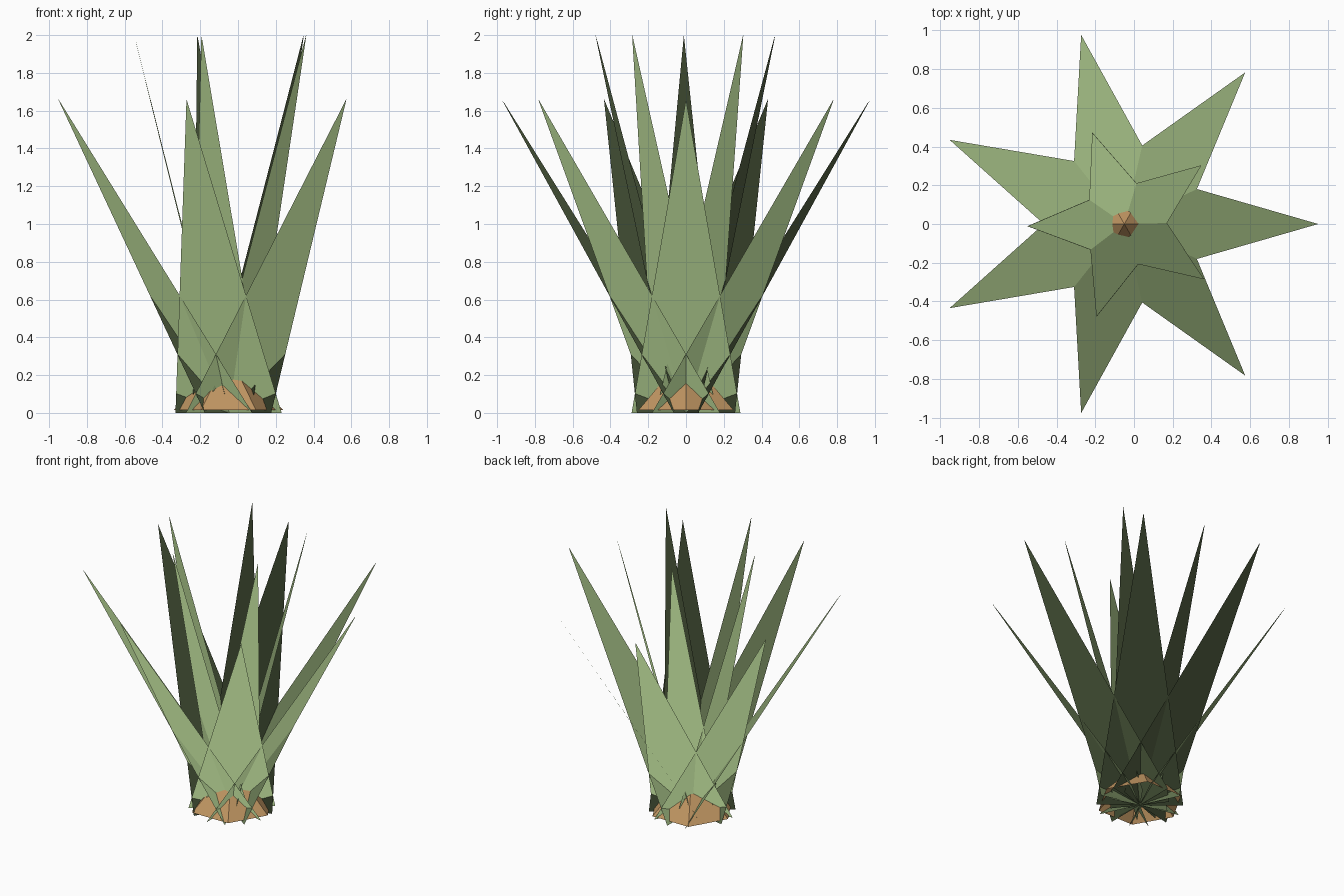
import bpy, bmesh, math
from mathutils import Matrix, Vector

if "Cube" in bpy.data.objects:
    bpy.data.objects.remove(bpy.data.objects["Cube"])

CX = -0.05  # plant axis


def material(name, rgb):
    m = bpy.data.materials.new(name)
    m.diffuse_color = (*rgb, 1)
    m.use_nodes = True
    m.node_tree.nodes["Principled BSDF"].inputs["Base Color"].default_value = m.diffuse_color
    return m


def finish(name, bm, mat, normal=None):
    me = bpy.data.meshes.new(name)
    bm.to_mesh(me)
    bm.free()
    ob = bpy.data.objects.new(name, me)
    ob.location.x = CX
    me.materials.append(mat)
    bpy.context.collection.objects.link(ob)
    if normal:  # soft foliage shading, same on both sides
        me.shade_smooth()
        me.normals_split_custom_set_from_vertices([normal] * len(me.vertices))


def leaf_ring(name, count, start, half_width, reach, height, mat):
    # flat triangular leaves fanning out from the axis, with a face for each side
    for i in range(count):
        bm = bmesh.new()
        pts = [(0, -half_width, 0), (reach, 0, height), (0, half_width, 0)]
        rot = Matrix.Rotation(start + i * math.tau / count, 3, 'Z')
        gap = Vector((0.001, 0, 0))
        bm.faces.new([bm.verts.new(rot @ (Vector(p) - gap)) for p in pts])
        bm.faces.new([bm.verts.new(rot @ (Vector(p) + gap)) for p in reversed(pts)])
        finish(f"{name}_{i + 1}", bm, mat, rot @ Vector((0.5, 0, 0.866)))


green = material("leaf_green", (0.30, 0.42, 0.19))
brown = material("base_brown", (0.52, 0.30, 0.12))

leaf_ring("outer_leaf", 7, 0, 0.288, 1.0, 1.66, green)
leaf_ring("inner_leaf", 5, math.radians(37.3), 0.2, 0.5, 2.0, green)

# open-bottomed conical base
bm = bmesh.new()
bmesh.ops.create_cone(bm, cap_ends=False, segments=6, radius1=0.29, radius2=0, depth=0.3,
                      matrix=Matrix.Translation((0, 0, 0.165)) @ Matrix.Rotation(math.pi / 2, 4, 'Z'))
bmesh.ops.remove_doubles(bm, verts=bm.verts, dist=1e-4)
finish("base", bm, brown)
